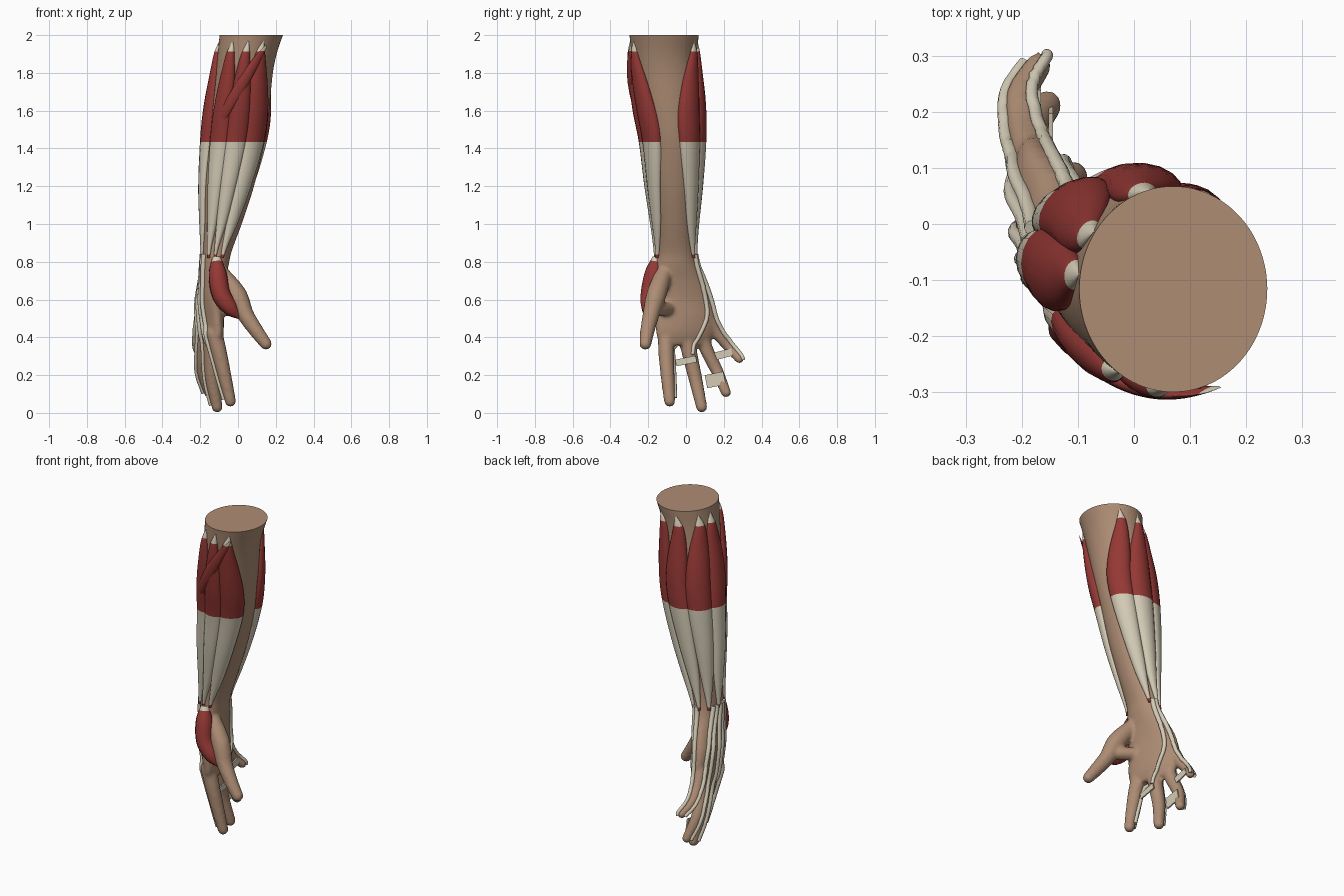
import bpy, bmesh, math
from mathutils import Vector, Matrix
from mathutils.bvhtree import BVHTree

if "Cube" in bpy.data.objects:
    bpy.data.objects.remove(bpy.data.objects["Cube"])


def material(name, rgb):
    m = bpy.data.materials.new(name)
    m.diffuse_color = (*rgb, 1)
    m.use_nodes = True
    m.node_tree.nodes["Principled BSDF"].inputs["Base Color"].default_value = m.diffuse_color
    return m


SKIN = material("skin", (0.42, 0.265, 0.175))
RED = material("muscle red", (0.30, 0.04, 0.035))
CREAM = material("tendon cream", (0.66, 0.60, 0.47))

# Limb outline by height: z, xmin, xmax, ymin, ymax, skew of x with y
RINGS = [
    (2.06, -.095, .26, -.31, .072, 0), (2.0, -.098, .238, -.30, .068, 0),
    (1.9, -.108, .205, -.288, .058, 0), (1.8, -.118, .185, -.275, .058, 0),
    (1.6, -.148, .165, -.245, .07, 0), (1.44, -.165, .143, -.215, .072, 0),
    (1.2, -.18, .085, -.19, .06, 0), (1.0, -.18, .02, -.165, .045, 0),
    (.85, -.185, -.035, -.158, .048, 0), (.78, -.19, -.05, -.165, .062, -.05),
    (.7, -.195, -.07, -.175, .10, -.12), (.6, -.208, -.085, -.175, .14, -.18),
    (.5, -.205, -.085, -.165, .16, -.22), (.42, -.195, -.09, -.158, .155, -.25),
    (.36, -.175, -.105, -.14, .12, -.25)]


def keyed(table, z):
    """Smoothly interpolate the columns of a table sorted by falling z."""
    n = len(table)
    z = max(min(z, table[0][0]), table[-1][0])
    i = next(k for k in range(n - 1) if z >= table[k + 1][0])
    a, b = table[i], table[i + 1]
    p, q = table[max(i - 1, 0)], table[min(i + 2, n - 1)]
    h = b[0] - a[0]
    t = (z - a[0]) / h
    out = []
    for k in range(1, len(a)):
        ma = (b[k] - p[k]) / (b[0] - p[0]) * h
        mb = (q[k] - a[k]) / (q[0] - a[0]) * h
        out.append((2*t**3 - 3*t*t + 1)*a[k] + (t**3 - 2*t*t + t)*ma
                   + (3*t*t - 2*t**3)*b[k] + (t**3 - t*t)*mb)
    return out


def surface(z, deg, lift=0):
    x0, x1, y0, y1, skew = keyed(RINGS, z)
    rx, ry, a = (x1 - x0) / 2, (y1 - y0) / 2, math.radians(deg)
    c, s = math.cos(a), math.sin(a)
    n = Vector((c / rx, s / ry, 0)).normalized()
    return Vector(((x0 + x1) / 2 + rx*c + skew*ry*s, (y0 + y1) / 2 + ry*s, z)) + n*lift


def loft(bm, rings):
    rows = [[bm.verts.new(p) for p in r] for r in rings]
    n = len(rows[0])
    for a, b in zip(rows, rows[1:]):
        for i in range(n):
            bm.faces.new((a[i], a[(i + 1) % n], b[(i + 1) % n], b[i]))
    bm.faces.new(rows[0])
    bm.faces.new(rows[-1][::-1])
    bmesh.ops.recalc_face_normals(bm, faces=bm.faces[:])


def spline(pts, steps=10):
    """Catmull-Rom through points of any dimension."""
    v = [Vector(p) for p in pts]
    v = [2*v[0] - v[1]] + v + [2*v[-1] - v[-2]]
    out = []
    for i in range(1, len(v) - 2):
        p, a, b, q = v[i - 1:i + 3]
        for k in range(steps):
            t = k / steps
            out.append(.5*(2*a + (b - p)*t + (2*p - 5*a + 4*b - q)*t*t
                           + (3*a - p - 3*b + q)*t**3))
    return out + [v[-2]]


def add(name, mesh, mats, rule=None, angle=50):
    ob = bpy.data.objects.new(name, mesh)
    bpy.context.collection.objects.link(ob)
    mesh.materials.clear()
    for m in mats:
        mesh.materials.append(m)
    for f in mesh.polygons:
        f.use_smooth = True
        f.material_index = rule(f.center) if rule else 0
    mesh.set_sharp_from_angle(angle=math.radians(angle))
    return ob


def to_mesh(bm, name):
    me = bpy.data.meshes.new(name)
    bm.to_mesh(me)
    bm.free()
    return me


def evaluated(ob):
    bpy.context.view_layer.update()
    return bpy.data.meshes.new_from_object(ob.evaluated_get(bpy.context.evaluated_depsgraph_get()))


# --- Skin: forearm and palm loft, digits as swept spheres, fused by remesh
bm = bmesh.new()
loft(bm, [[surface(2.06 - 1.7*i/85, 360*j/40) for j in range(40)] for i in range(86)])
DIGITS = [
    [(-.11, -.11, .76, .045), (-.01, -.155, .63, .055), (.04, -.185, .52, .046),
     (.10, -.205, .43, .039), (.148, -.215, .365, .033)],              # thumb
    [(-.12, -.07, .55, .035), (-.02, -.14, .55, .04)],                  # thumb web
    [(-.125, -.105, .42, .046), (-.10, -.105, .32, .043), (-.07, -.097, .19, .038),
     (-.04, -.087, .062, .031)],                                        # index
    [(-.145, .0, .42, .046), (-.142, .018, .32, .043), (-.138, .05, .18, .038),
     (-.11, .083, .031, .031)],                                         # middle
    [(-.17, .075, .44, .042), (-.18, .107, .34, .038), (-.185, .165, .22, .034),
     (-.155, .212, .108, .028)],                                        # ring
    [(-.18, .12, .5, .04), (-.195, .168, .42, .034), (-.20, .23, .345, .029),
     (-.17, .283, .285, .025)]]                                         # little
for d in DIGITS:
    for p in spline(d, 12):
        bmesh.ops.create_icosphere(bm, subdivisions=2, radius=p[3],
                                   matrix=Matrix.Translation(p[:3]))
raw = bpy.data.objects.new("raw", to_mesh(bm, "raw"))
bpy.context.collection.objects.link(raw)
mod = raw.modifiers.new("fuse", 'REMESH')
mod.mode, mod.voxel_size = 'VOXEL', 0.009
mod = raw.modifiers.new("soften", 'SMOOTH')
mod.factor, mod.iterations = 0.5, 7
fused = evaluated(raw)
bpy.data.objects.remove(raw)
bm = bmesh.new()
bm.from_mesh(fused)
cut = bmesh.ops.bisect_plane(bm, geom=bm.verts[:] + bm.edges[:] + bm.faces[:],
                             plane_co=(0, 0, 2), plane_no=(0, 0, 1), clear_outer=True)
bmesh.ops.contextual_create(bm, geom=[e for e in cut['geom_cut'] if isinstance(e, bmesh.types.BMEdge)])
tree = BVHTree.FromBMesh(bm)
add("arm_skin", to_mesh(bm, "arm_skin"), [SKIN])


# --- Forearm muscles: red bellies with cream tips and long lower tendons
def muscle(name, top, mid, low, half, thick=.036, end=.82):
    track = [(1.97, top, .04, .002), (1.9, top, .42, .6), (1.75, (top + mid)/2, .85, .95),
             (1.58, mid, 1.05, 1.05), (1.44, mid, 1.08, 1), (1.2, (mid*2 + low)/3, .92, .85),
             (1.0, (mid + low*3)/4, .74, .7), (end, low, .22, .3)]
    rings = []
    for i in range(61):
        z = 1.97 - (1.97 - end)*i/60
        deg, w, t = keyed(track, z)
        ring = []
        for j in range(20):
            a = 2*math.pi*j/20
            s = math.sin(a)
            ring.append(surface(z, deg + half*w*math.cos(a), thick*t*(s if s > 0 else .4*s)))
        rings.append(ring)
    bm = bmesh.new()
    loft(bm, rings)
    add(name, to_mesh(bm, name), [RED, CREAM],
        lambda c: int(.84 < c.z < 1.44 or c.z > 1.91))


for i, (t, m, l, h) in enumerate([(236, 236, 236, 20), (267, 270, 264, 20), (296, 308, 294, 24)]):
    muscle(f"front_muscle_{i + 1}", t, m, l, h)
for i, (t, m, l, h) in enumerate([(62, 41, 62, 24), (103, 86, 97, 25), (146, 133, 137, 25),
                                  (172, 180, 176, 24)]):
    muscle(f"back_muscle_{i + 1}", t, m, l, h)

# Slanting muscle across the front of the forearm
bm = bmesh.new()
rings = []
for i in range(31):
    f = i / 30
    z, deg, w = 1.95 - .5*f, 300 - 76*f, .5 + 11*math.sin(math.pi*f)**.6
    ring = []
    for j in range(16):
        a = 2*math.pi*j/16
        ring.append(surface(z, deg + w*math.cos(a), .026 + .016*math.sin(math.pi*f)*math.sin(a)))
    rings.append(ring)
loft(bm, rings)
add("slanting_muscle", to_mesh(bm, "slanting_muscle"), [RED, CREAM], lambda c: int(c.z > 1.91))


# --- Tubes for the thumb muscle and hand tendons
def tube(name, pts, mats, rule=None, snap=None):
    path = spline(pts)
    cu = bpy.data.curves.new(name, 'CURVE')
    cu.dimensions, cu.bevel_depth, cu.bevel_resolution, cu.use_fill_caps = '3D', 1, 3, True
    sp = cu.splines.new('POLY')
    sp.points.add(len(path) - 1)
    for q, p in zip(sp.points, path):
        co = Vector(p[:3])
        if snap is not None:
            hit, nor, _, _ = tree.find_nearest(co)
            co = hit + nor*snap
        q.co, q.radius = (*co, 1), p[3]
    ob = bpy.data.objects.new(name, cu)
    bpy.context.collection.objects.link(ob)
    me = evaluated(ob)
    bpy.data.objects.remove(ob)
    add(name, me, mats, rule)


tube("thumb_muscle", [(-.115, -.155, .825, .022), (-.108, -.17, .74, .048), (-.09, -.19, .63, .05),
                      (-.04, -.195, .555, .042), (.01, -.195, .505, .012)],
     [RED, CREAM], lambda c: int(c.z > .805))

TENDONS = {
    "index_tendon": [(-.17, -.10, .84), (-.22, -.11, .6), (-.18, -.11, .4), (-.14, -.1, .25), (-.08, -.09, .07)],
    "index_side_tendon": [(-.2, -.08, .84), (-.23, -.07, .6), (-.18, -.06, .42), (-.11, -.05, .25), (-.06, -.05, .08)],
    "middle_tendon": [(-.2, -.06, .84), (-.23, -.02, .6), (-.21, 0, .42), (-.2, .045, .2), (-.15, .085, .04)],
    "ring_tendon": [(-.2, -.03, .84), (-.24, .05, .6), (-.23, .09, .42), (-.24, .16, .24), (-.2, .215, .1)],
    "little_tendon": [(-.2, 0, .84), (-.24, .1, .6), (-.25, .15, .46), (-.25, .22, .36), (-.2, .29, .28)],
    "outer_tendon": [(-.11, .06, .84), (-.13, .14, .65), (-.15, .2, .48), (-.17, .26, .37), (-.15, .31, .28)],
    "palm_tendon": [(-.09, .06, .84), (-.08, .12, .66), (-.08, .14, .53), (-.07, .1, .42), (-.08, .04, .31)]}
for name, pts in TENDONS.items():
    n = len(pts) - 1
    tube(name, [(*p, .014 - .004*i/n) for i, p in enumerate(pts)], [CREAM], None, .004)

# --- Thin tendon slips bridging the fingers on the palm side
for name, loc, size, tilt in [("middle_slip", (-.096, .0, .275), (.008, .11, .035), .2),
                              ("ring_slip", (-.148, .155, .175), (.008, .10, .07), .2),
                              ("little_slip", (-.17, .195, .31), (.008, .10, .04), .25)]:
    bm = bmesh.new()
    bmesh.ops.create_cube(bm, size=1, matrix=Matrix.Translation(loc) @ Matrix.Rotation(tilt, 4, 'X')
                          @ Matrix.Diagonal((*size, 1)))
    add(name, to_mesh(bm, name), [CREAM])
